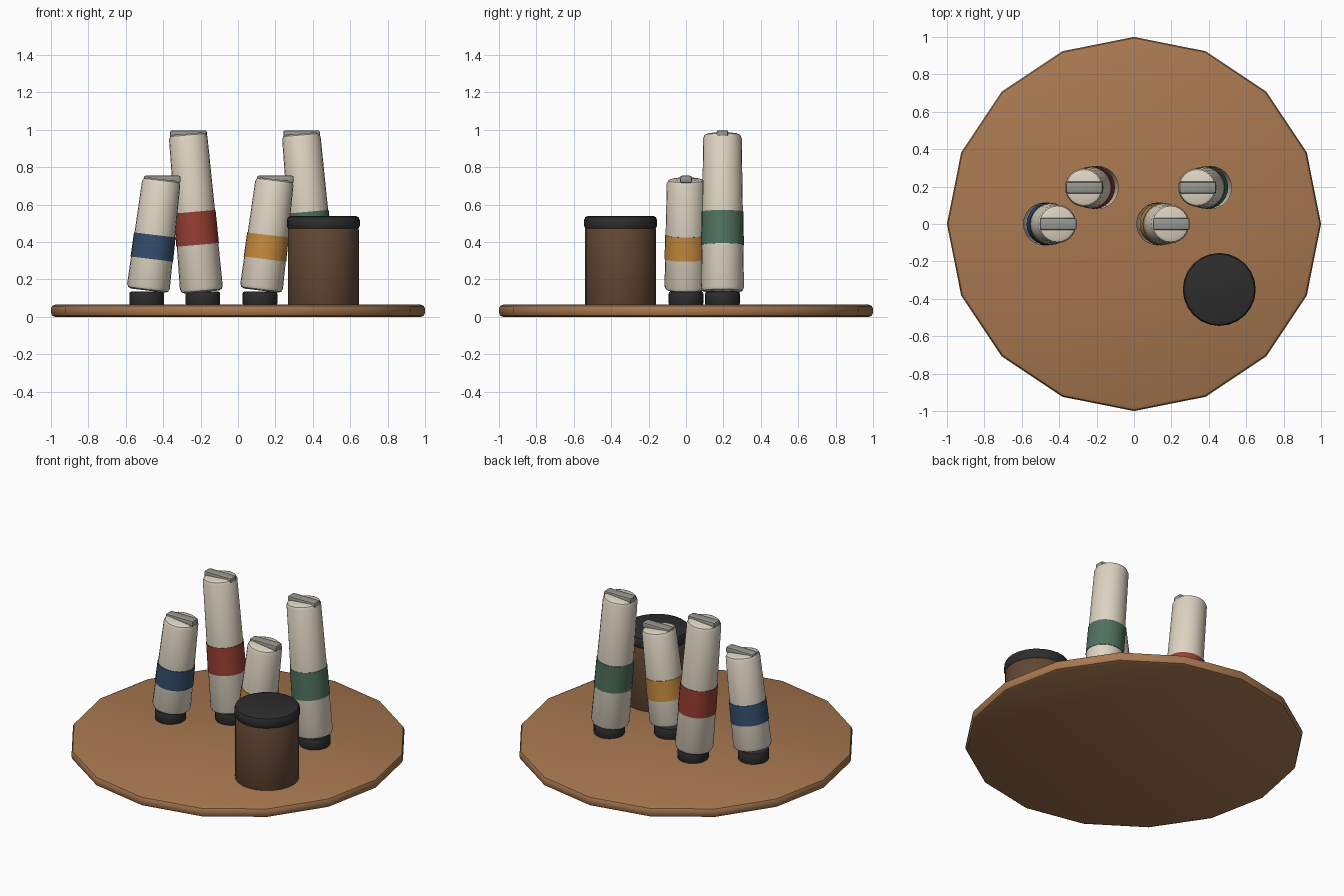
import bpy, bmesh, math
from mathutils import Matrix, Vector

if "Cube" in bpy.data.objects:
    bpy.data.objects.remove(bpy.data.objects["Cube"])


def colour(name, r, g, b):
    """Flat material from 0-255 screen values."""
    lin = [((c / 255 + 0.055) / 1.055) ** 2.4 for c in (r, g, b)]
    m = bpy.data.materials.new(name)
    m.diffuse_color = (*lin, 1)
    m.use_nodes = True
    m.node_tree.nodes["Principled BSDF"].inputs["Base Color"].default_value = m.diffuse_color
    return m


wood = colour("warm wood", 168, 120, 80)
cream = colour("cream", 222, 212, 194)
black = colour("soft black", 45, 45, 46)
grey = colour("metal grey", 150, 151, 144)
brown = colour("dark brown", 98, 71, 52)
red = colour("brick red", 152, 62, 50)
green = colour("dull green", 80, 113, 94)
blue = colour("navy blue", 52, 78, 108)
amber = colour("amber", 198, 139, 62)


def finish(name, bm, mat, matrix, smooth=True):
    me = bpy.data.meshes.new(name)
    bmesh.ops.recalc_face_normals(bm, faces=bm.faces)
    bm.to_mesh(me)
    bm.free()
    ob = bpy.data.objects.new(name, me)
    bpy.context.collection.objects.link(ob)
    me.materials.append(mat)
    ob.matrix_world = matrix
    if smooth:
        bpy.ops.object.select_all(action='DESELECT')
        ob.select_set(True)
        bpy.context.view_layer.objects.active = ob
        bpy.ops.object.shade_smooth_by_angle(angle=math.radians(30))
    return ob


def lathe(name, profile, mat, sides, matrix, smooth=True):
    """Closed solid of revolution from (radius, z) pairs."""
    bm = bmesh.new()
    rings = []
    for r, z in profile:
        rings.append([bm.verts.new((r * math.cos(2 * math.pi * i / sides),
                                    r * math.sin(2 * math.pi * i / sides), z))
                      for i in range(sides)])
    for a, b in zip(rings, rings[1:]):
        for i in range(sides):
            j = (i + 1) % sides
            bm.faces.new((a[i], a[j], b[j], b[i]))
    bm.faces.new(rings[0][::-1])
    bm.faces.new(rings[-1])
    return finish(name, bm, mat, matrix, smooth)


def block(name, size, bevel, mat, centre):
    """Bevelled box."""
    bm = bmesh.new()
    bmesh.ops.create_cube(bm, size=1, matrix=Matrix.Diagonal((*size, 1)))
    bmesh.ops.bevel(bm, geom=bm.edges[:], offset=bevel, segments=2,
                    profile=0.5, affect='EDGES')
    return finish(name, bm, mat, Matrix.Translation(centre))


def rounded(r0, r1, z0, z1, c):
    """Tapered profile with softly rounded rims."""
    k = 0.3 * c
    return [(r0 - c, z0), (r0 - k, z0 + k), (r0, z0 + c),
            (r1, z1 - c), (r1 - k, z1 - k), (r1 - c, z1)]


# Sixteen-sided wooden palette board
lathe("board", rounded(1, 1, 0, 0.065, 0.022), wood, 16, Matrix.Identity(4))


def paint_tube(label, x, y, mid, length, tilt, cap_x, crimp, band, mat):
    """Leaning tube on its cap, with a paint band and a crimped end."""
    r0, r1 = 0.115, 0.103
    lean = (Matrix.Translation((x + mid[0], y, mid[1]))
            @ Matrix.Rotation(math.radians(tilt), 4, 'Y'))
    half = length / 2

    def radius(z):
        return r0 + (r1 - r0) * (z + half) / length

    lathe(label + "_tube_body", rounded(r0, r1, -half, half, 0.024),
          cream, 24, lean)
    lo, hi = band
    lathe(label + "_tube_band",
          [(radius(lo) + 0.003, lo), (radius(hi) + 0.003, hi)],
          mat, 24, lean)
    lathe(label + "_tube_cap", rounded(0.093, 0.093, 0.06, 0.136, 0.012),
          black, 24, Matrix.Translation((x + cap_x, y, 0)))
    block(label + "_tube_crimp", (0.196, 0.062, 0.04), 0.01, grey,
          Vector((x + crimp[0], y, crimp[1])))


# Two short tubes in front, two tall tubes behind
for label, x, mat in (("blue", 0, blue), ("amber", 0.605, amber)):
    paint_tube(label, x, 0, (-0.445, 0.438), 0.60, 7, -0.488,
               (-0.405, 0.735), (-0.13, 0.0), mat)
for label, x, mat in (("red", 0, red), ("green", 0.605, green)):
    paint_tube(label, x, 0.195, (-0.231, 0.556), 0.85, -5, -0.188,
               (-0.265, 0.977), (-0.172, 0.006), mat)

# Brown jar with a dark lid
jar = Matrix.Translation((0.456, -0.35, 0))
lathe("jar_body", rounded(0.19, 0.19, 0.06, 0.475, 0.008), brown, 24, jar)
lathe("jar_lid", rounded(0.195, 0.195, 0.465, 0.54, 0.022), black, 24, jar)
